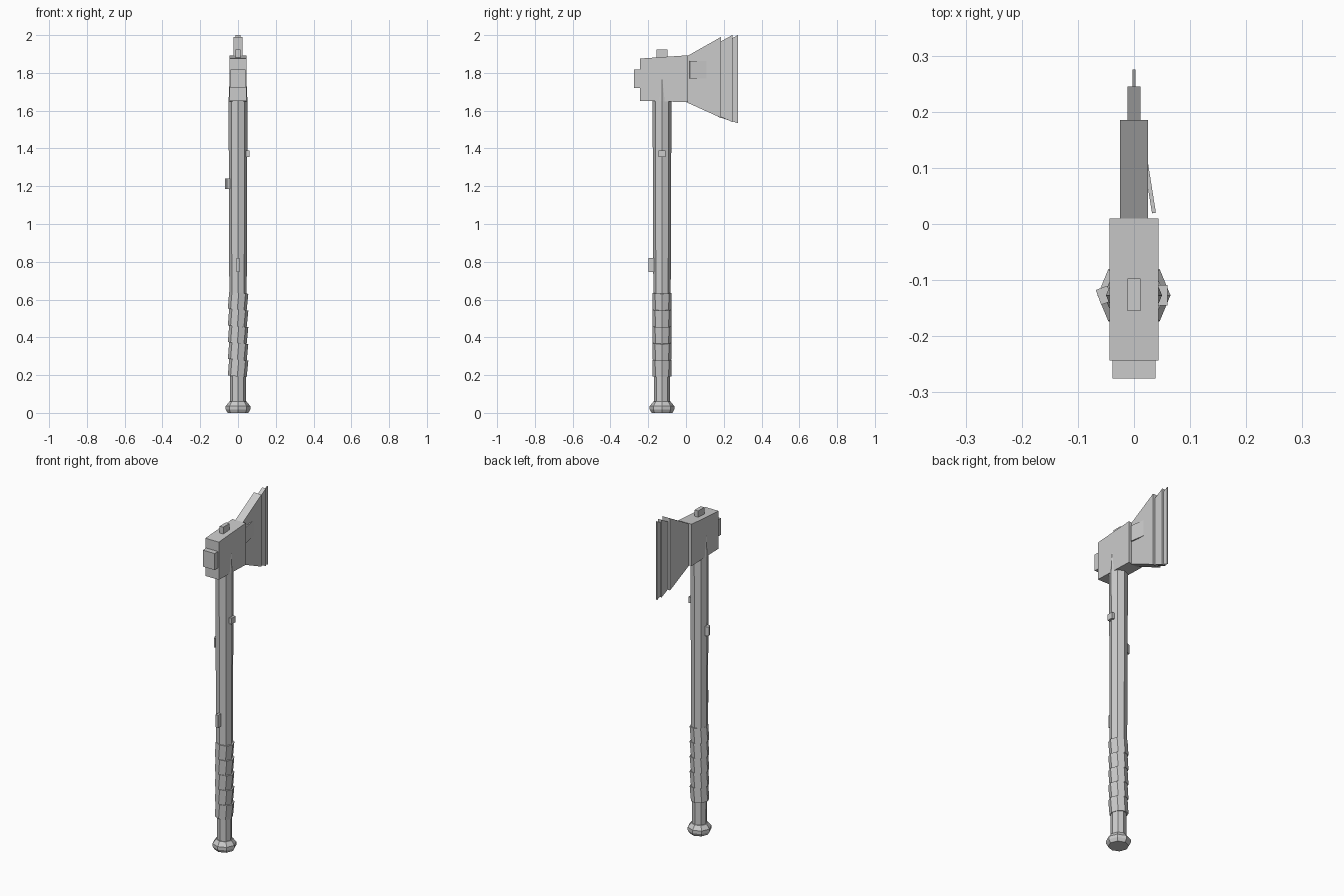
import bpy, bmesh, math
from mathutils import Matrix, Vector

if "Cube" in bpy.data.objects:
    bpy.data.objects.remove(bpy.data.objects["Cube"])

CY = -0.127  # handle axis position in y

grey = bpy.data.materials.new("plain grey")
grey.diffuse_color = (0.6, 0.6, 0.6, 1)
grey.use_nodes = True
grey.node_tree.nodes["Principled BSDF"].inputs["Base Color"].default_value = grey.diffuse_color


def finish(name, bm, matrix=None):
    bmesh.ops.recalc_face_normals(bm, faces=bm.faces)
    if matrix:
        bm.transform(matrix)
    mesh = bpy.data.meshes.new(name)
    bm.to_mesh(mesh)
    bm.free()
    mesh.materials.append(grey)
    obj = bpy.data.objects.new(name, mesh)
    bpy.context.collection.objects.link(obj)
    return obj


def lathe(name, profile, matrix=None, sides=8):
    """Octagonal solid from (radius, z) rings, corners on the axes."""
    bm = bmesh.new()
    rings = []
    for r, z in profile:
        rings.append([bm.verts.new((r * math.cos(a), r * math.sin(a), z))
                      for a in (2 * math.pi * i / sides for i in range(sides))])
    for lo, hi in zip(rings, rings[1:]):
        for i in range(sides):
            j = (i + 1) % sides
            bm.faces.new((lo[i], lo[j], hi[j], hi[i]))
    bm.faces.new(rings[0])
    bm.faces.new(rings[-1])
    return finish(name, bm, matrix or Matrix.Translation((0, CY, 0)))


def slab(name, outline, half):
    """Side outline of (y, z) points extruded along x."""
    bm = bmesh.new()
    left = [bm.verts.new((-half, y, z)) for y, z in outline]
    right = [bm.verts.new((half, y, z)) for y, z in outline]
    bm.faces.new(left)
    bm.faces.new(right)
    for i in range(len(outline)):
        j = (i + 1) % len(outline)
        bm.faces.new((left[i], left[j], right[j], right[i]))
    return finish(name, bm)


def box(name, centre, size, turn=0):
    bm = bmesh.new()
    bmesh.ops.create_cube(bm, size=1)
    m = (Matrix.Translation(centre) @ Matrix.Rotation(math.radians(turn), 4, 'Z')
         @ Matrix.Diagonal(Vector(size).to_4d()))
    return finish(name, bm, m)


# Handle, swelling towards the head and narrowing inside it
lathe("handle", [(0.041, 0.04), (0.046, 0.64), (0.050, 1.65), (0.040, 1.86)])
lathe("pommel", [(0.055, 0.0), (0.065, 0.018), (0.065, 0.036), (0.046, 0.06)])

# Tilted grip wraps
for i in range(5):
    m = (Matrix.Translation((0, CY, 0.237 + 0.0885 * i))
         @ Matrix.Rotation(math.radians(5), 4, 'Y'))
    lathe(f"grip_wrap_{i + 1}", [(0.050, -0.044), (0.051, 0.044)], m)

# Small pegs on the handle
box("peg_right", (0.048, CY, 1.372), (0.024, 0.036, 0.036))
box("peg_left", (-0.053, CY, 1.213), (0.022, 0.028, 0.054), 20)
box("peg_front", (0, -0.183, 0.783), (0.017, 0.03, 0.075))

# Axe head
slab("head_block", [(-0.243, 1.652), (0.01, 1.645), (0.01, 1.893), (-0.243, 1.876)], 0.044)
box("butt_plate", (0, -0.253, 1.77), (0.077, 0.044, 0.098))
box("top_wedge", (0, -0.126, 1.89), (0.024, 0.058, 0.065))

# Blade in three thinning layers
slab("blade_body", [(-0.01, 1.65), (0.185, 1.562), (0.185, 1.99), (-0.01, 1.88)], 0.025)
slab("blade_bevel", [(0.10, 1.605), (0.245, 1.54), (0.245, 2.0), (0.10, 1.92)], 0.012)
slab("blade_edge", [(0.17, 1.567), (0.275, 1.534), (0.275, 2.0), (0.17, 1.945)], 0.003)

# Loose splinter plate beside the blade
box("side_plate", (0.0285, 0.064, 1.817), (0.007, 0.09, 0.094), 9)
